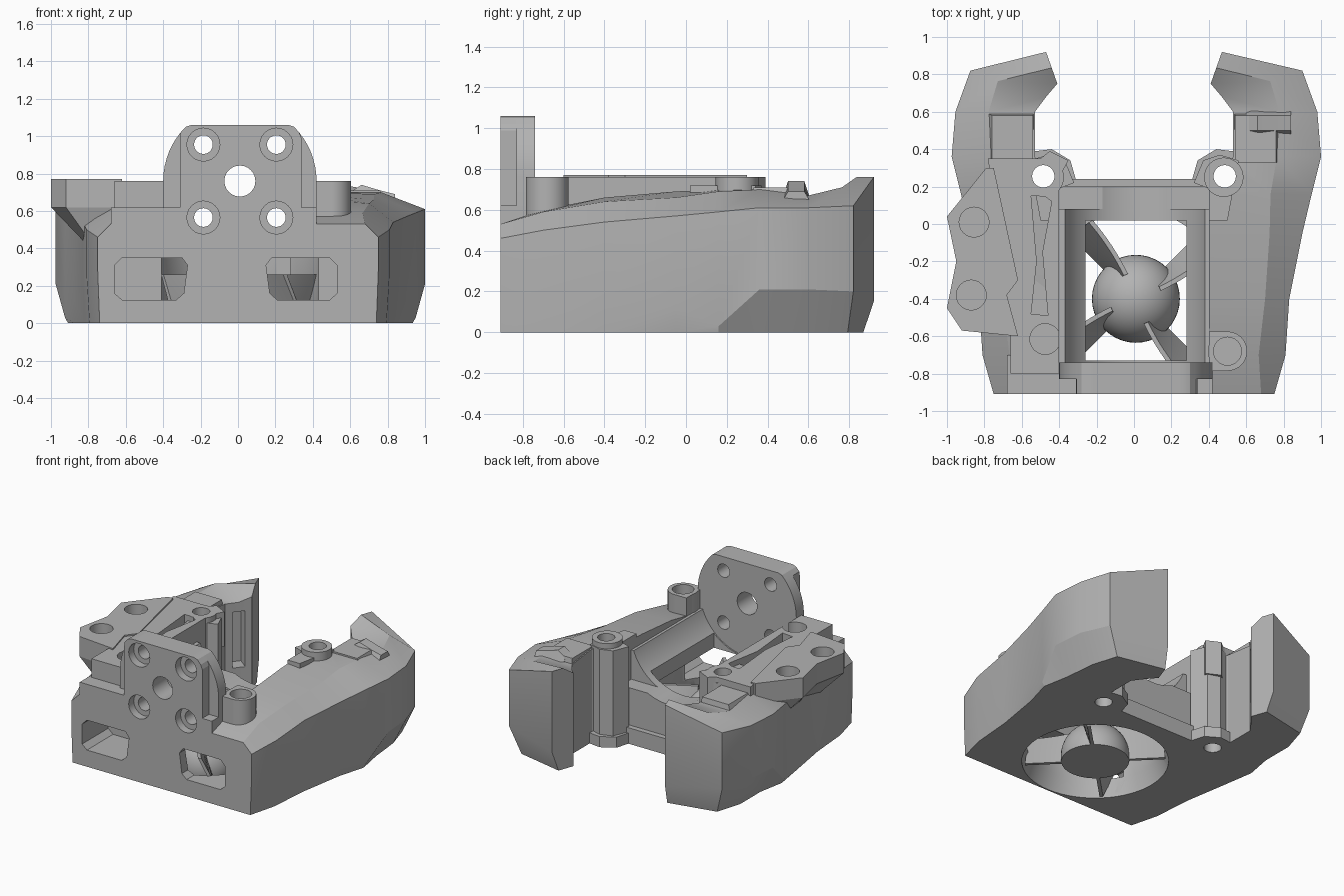
import bpy, bmesh, math
from mathutils import Vector, Matrix

if "Cube" in bpy.data.objects:
    bpy.data.objects.remove(bpy.data.objects["Cube"])

grey = bpy.data.materials.new("plain grey")
grey.use_nodes = True
grey.diffuse_color = (0.45, 0.45, 0.45, 1)
grey.node_tree.nodes["Principled BSDF"].inputs["Base Color"].default_value = (0.45, 0.45, 0.45, 1)
parts, cutters = [], []


def finish(name, bm, cutter=False):
    bmesh.ops.recalc_face_normals(bm, faces=bm.faces)
    me = bpy.data.meshes.new(name)
    bm.to_mesh(me)
    bm.free()
    me.materials.append(grey)
    ob = bpy.data.objects.new(name, me)
    bpy.context.collection.objects.link(ob)
    ob.hide_render = cutter
    (cutters if cutter else parts).append(ob)
    return ob


def loft(name, rings, cutter=False):
    """Skin a list of matching closed rings and cap both ends."""
    bm = bmesh.new()
    rows = [[bm.verts.new(p) for p in ring] for ring in rings]
    n = len(rows[0])
    for a, b in zip(rows, rows[1:]):
        for i in range(n):
            bm.faces.new((a[i], a[(i + 1) % n], b[(i + 1) % n], b[i]))
    bm.faces.new(rows[0])
    bm.faces.new(rows[-1])
    return finish(name, bm, cutter)


def prism_z(name, pts, z0, z1, cutter=False):
    return loft(name, [[(x, y, z) for x, y in pts] for z in (z0, z1)], cutter)


def prism_y(name, pts, y0, y1, cutter=False):
    return loft(name, [[(x, y, z) for x, z in pts] for y in (y0, y1)], cutter)


def box(name, x0, x1, y0, y1, z0, z1, cutter=False):
    return prism_z(name, [(x0, y0), (x1, y0), (x1, y1), (x0, y1)], z0, z1, cutter)


def circle(cx, cy, r, n=40):
    return [(cx + r * math.cos(2 * math.pi * i / n), cy + r * math.sin(2 * math.pi * i / n)) for i in range(n)]


def cut(obs, tools):
    for ob in obs:
        for t in tools:
            m = ob.modifiers.new("cut", "BOOLEAN")
            m.operation, m.solver, m.object = "DIFFERENCE", "EXACT", t


# Side arms: inner point, outer point, bottom inset, low z, high z, shoulder inset, shoulder z, inner top z
ARM = [
    ((.40, -.91), (.75, -.91), .97, .28, .46, .80, .53, .53),
    ((.40, -.70), (.81, -.70), .96, .26, .50, .65, .59, .60),
    ((.40, -.40), (.83, -.40), .97, .22, .54, .70, .64, .66),
    ((.40, -.05), (.90, -.05), .95, .12, .57, .65, .66, .69),
    ((.40, .16), (.95, .16), .97, .03, .59, .60, .69, .70),
    ((.53, .36), (1.0, .36), .78, .21, .61, .50, .70, .70),
    ((.53, .60), (.98, .60), .76, .21, .61, .55, .67, .67),
    ((.47, .68), (.90, .82), .80, .20, .62, .60, .71, .67),
    ((.41, .75), (.47, .92), .70, .15, .76, .50, .76, .70),
]


def arm(name, s, trim):
    rings = []
    for inner, outer, b, zl, zh, k, zs, zt in ARM:
        def at(t, z):
            x, y = Vector(inner).lerp(Vector(outer), t)
            if x > .88:
                x -= trim
            return (s * x, y, z)
        rings.append([at(0, 0), at(b, 0), at(1, zl), at(1, zh), at(k, zs), at(0, zt)])
    return loft(name, rings)


arms = [arm("left_arm", 1, 0), arm("right_arm", -1, .025)]

# Central housing with low rear ledge
housing = box("housing", -.42, .42, -.91, .08, 0, .62)
ledge = box("rear_ledge", -.42, .42, .05, .24, 0, .12)
rear_rim = box("rear_rim", -.42, .42, .02, .20, .10, .40)

# Front mounting flange: round back disc, narrower flat front
def flange_profile(lo, hi):
    arc = [(.01 + .41 * math.cos(a), min(1.06, .76 + .41 * math.sin(a)))
           for a in [math.pi * i / 32 for i in range(33)]]
    return [(max(lo, min(hi, x)), z) for x, z in [(.42, .45)] + arc + [(-.40, .45)]]


flange = prism_y("flange_disc", flange_profile(-.40, .42), -.83, -.74)
flange_front = prism_y("flange_front", flange_profile(-.31, .34), -.91, -.82)

# Right raised wall and front step
wall = prism_z("right_wall", [(-.40, -.80), (-.40, .25), (-.35, .34), (-.45, .39), (-.50, .35), (-.78, .35),
                              (-.72, -.2), (-.66, -.6), (-.66, -.80)], .50, .76)
step = box("front_step", -.68, -.40, -.91, -.70, .40, .62)

# Right bracket plate with tapered support below
PLATE = [(-.79, .30), (-1, .04), (-.95, -.20), (-1, -.45), (-.92, -.57), (-.62, -.60), (-.68, -.38), (-.62, -.30), (-.75, .30)]
plate = prism_z("bracket_plate", PLATE, .62, .77)
support = loft("bracket_support", [[(x, y, .62) for x, y in PLATE],
                                   [(-.68 + (x + .68) * .4, y * .9, .42) for x, y in PLATE]])

# Screw bosses
front_boss = prism_z("front_boss", circle(.50, -.68, .105), .40, .76)
front_web = box("front_boss_web", .40, .50, -.785, -.575, .40, .76)
rear_bosses, feet = [], []
for s, side in ((1, "left"), (-1, "right")):
    rear_bosses.append(prism_z(side + "_rear_boss", circle(s * .48, .25, .105), 0, .76))
    rear_bosses.append(prism_z(side + "_boss_web", [(s * .40, .02), (s * .50, .02), (s * .56, .34), (s * .46, .37),
                                                    (s * .37, .34), (s * .32, .22), (s * .40, .19)], 0, .72))
    feet.append(prism_z(side + "_boss_foot", [(s * .42, .1), (s * .60, .1), (s * .60, .38), (s * .44, .40),
                                              (s * .34, .34), (s * .30, .2)], 0, .08))
    loft(side + "_arm_saddle", [[(s * x, y, z) for x, y in ((a, .33), (b, .33), (b, c), (a, c))]
                                for z, a, b, c in ((.50, .53, .84, .62), (.71, .54, .76, .58))])

# Small peak on the left arm
loft("left_arm_peak", [[(x, .46, .62), (x, .62, .62), (x, .58, z), (x, .50, z)]
                       for x, z in ((.60, .70), (.66, .74), (.76, .71), (.84, .69))])

# Cutters: motor bore, fan opening, flared fan chamber, front windows
bore = prism_y("bore_cutter", circle(.005, .76, .40, 64), -.74, .6, True)
opening = box("opening_cutter", -.26, .28, -.73, .02, .1, .9, True)
chamber = loft("chamber_cutter", [[(x, y, z) for x, y in circle(.01, -.40, r, 64)]
                                  for z, r in ((-.1, .50), (.02, .50), (.12, .465), (.36, .465))], True)
windows = [prism_y("window_cutter", [(a, .16), (a + .04 * s, .125), (b - .06 * s, .125), (b - .02 * s, .16), (b, .31),
                                     (b - .03 * s, .35), (a + .04 * s, .35), (a, .31)], -1, -.6, True)
           for a, b, s in ((-.66, -.27, 1), (.53, .15, -1))]
cut([housing] + arms, [bore, opening, chamber] + windows)
cut([rear_rim], [bore, chamber])
cut([ledge], [chamber])
cut([step], [bore])

# Flange screw holes with counterbores, and the shaft hole
shaft = prism_y("shaft_cutter", circle(.01, .76, .083, 24), -1, -.6, True)
screws = []
for x in (-.185, .205):
    for z in (.565, .955):
        screws.append(prism_y("screw_cutter", circle(x, z, .05, 24), -1, -.6, True))
        screws.append(prism_y("counterbore_cutter", circle(x, z, .088, 24), -1, -.85, True))
cut([flange, flange_front, housing], [shaft] + screws)

# Vertical bolt holes
through = [prism_z("bolt_cutter", circle(s * .485, .255, .06, 24), -.2, 1, True) for s in (1, -1)]
cut(arms + rear_bosses + feet + [wall], through)
cut([front_boss, front_web], [prism_z("boss_hole_cutter", circle(.50, -.68, .075, 24), .62, 1, True)])
cut([wall], [prism_z("wall_hole_cutter", circle(-.475, -.615, .082, 24), .64, 1, True),
             prism_z("groove_cutter", [(-.55, -.48), (-.46, -.49), (-.49, -.15), (-.44, .12), (-.48, .15),
                                       (-.55, .15), (-.52, -.2)], .66, 1, True)])
cut([plate], [prism_z("plate_hole_cutter", circle(x, y, .08, 24), .67, 1, True) for x, y in ((-.855, .01), (-.87, -.38))])

# Air slots in the arm tips
for s, ob in ((1, arms[0]), (-1, arms[1])):
    along, inward = Vector((-.12, .15)).normalized(), Vector((.15, .12)).normalized()
    mid = Vector((.47, .68))
    pts = [mid + along * a * .045 + inward * b for a, b in ((-1, -.06), (1, -.06), (1, .1), (-1, .1))]
    cut([ob], [prism_z("slot_cutter", [(s * p.x, p.y) for p in pts], .18, .60, True)])

# Bake the cuts, then remove the cutters
bpy.context.view_layer.update()
dg = bpy.context.evaluated_depsgraph_get()
baked = [(ob, bpy.data.meshes.new_from_object(ob.evaluated_get(dg))) for ob in parts if ob.modifiers]
for ob, me in baked:
    ob.modifiers.clear()
    ob.data = me
for c in cutters:
    bpy.data.objects.remove(c)

# Fan hub dome
bm = bmesh.new()
bmesh.ops.create_uvsphere(bm, u_segments=40, v_segments=24, radius=.235, matrix=Matrix.Translation((.01, -.40, .04)))
bmesh.ops.bisect_plane(bm, geom=bm.verts[:] + bm.edges[:] + bm.faces[:], plane_co=(0, 0, 0),
                       plane_no=(0, 0, 1), clear_inner=True)
bmesh.ops.holes_fill(bm, edges=[e for e in bm.edges if e.is_boundary])
finish("fan_hub", bm)

# Twisted blades joining the hub to the chamber wall
for k in range(4):
    rings = []
    for i in range(9):
        r = .14 + .34 * i / 8
        ring = []
        for z, side in ((0, -1), (.12, -1), (.26, -1), (.26, 1), (.12, 1), (0, 1)):
            a = math.radians(45 + 90 * k) - 1.5 * z * (1 - (r - .14)) + side * .012 / r
            ring.append((.01 + r * math.cos(a), -.40 + r * math.sin(a), z))
        rings.append(ring)
    loft("fan_blade", rings)

# Smooth rounded surfaces, keep edges sharp
bpy.ops.object.select_all(action="DESELECT")
for ob in parts:
    ob.select_set(True)
bpy.context.view_layer.objects.active = parts[0]
bpy.ops.object.shade_smooth_by_angle(angle=math.radians(20))
